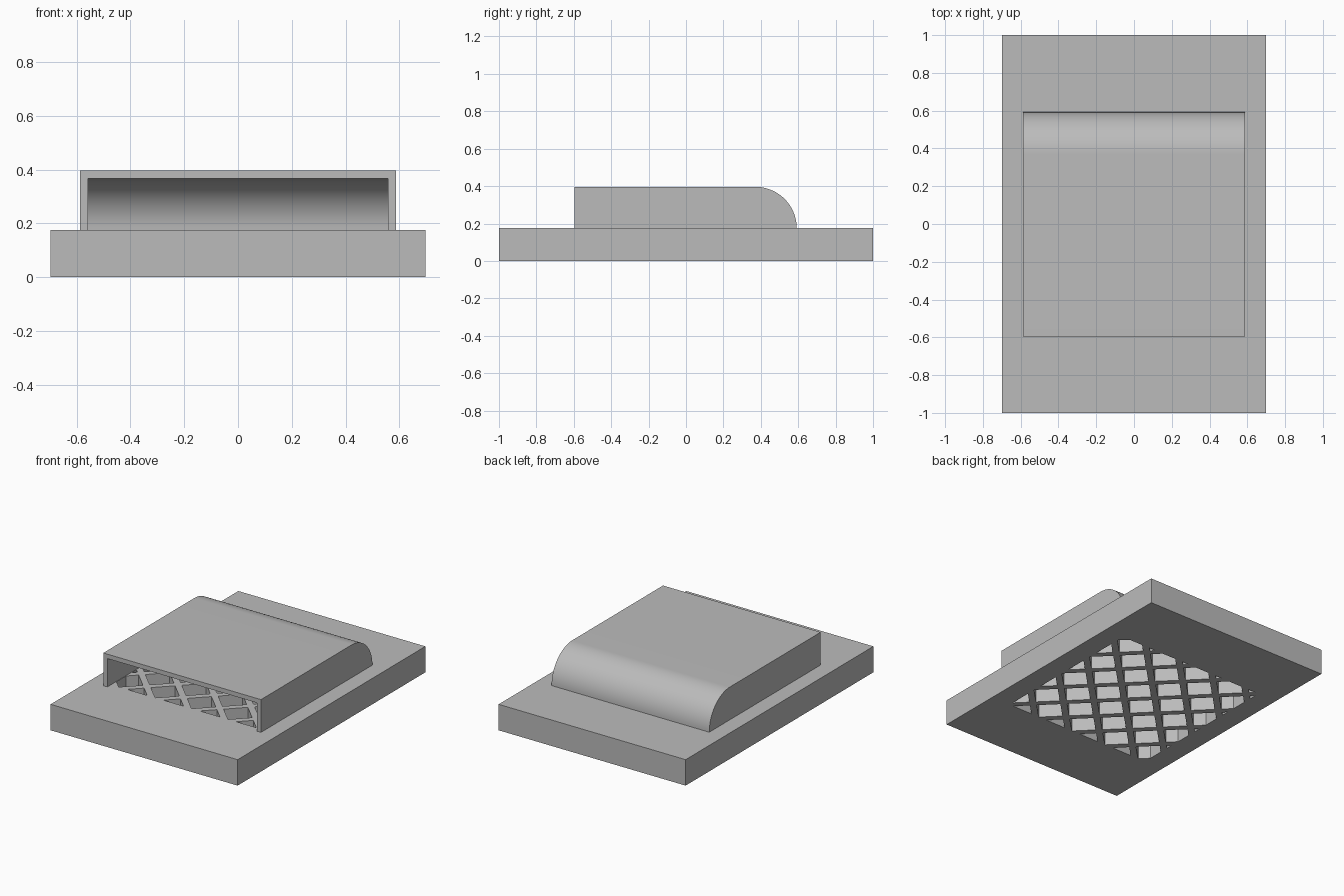
import bpy, bmesh, math
from mathutils import Matrix, Vector

cube = bpy.data.objects.get("Cube")
if cube:
    bpy.data.objects.remove(cube, do_unlink=True)

grey = bpy.data.materials.new("plain_grey")
grey.use_nodes = True
colour = (0.5, 0.5, 0.5, 1)
grey.diffuse_color = colour
grey.node_tree.nodes["Principled BSDF"].inputs["Base Color"].default_value = colour

BASE_TOP = 0.175
WALL = 0.03
HALF_X, FRONT, BACK, TOP = 0.588, -0.595, 0.592, 0.396
OPENING = 0.555
PITCH, BAR = 0.192, 0.042


def add_object(name, bm):
    bmesh.ops.recalc_face_normals(bm, faces=bm.faces)
    mesh = bpy.data.meshes.new(name)
    bm.to_mesh(mesh)
    bm.free()
    mesh.materials.append(grey)
    obj = bpy.data.objects.new(name, mesh)
    bpy.context.collection.objects.link(obj)
    return obj


def add_box(bm, size, centre, turn=0):
    matrix = (Matrix.Translation(centre) @ Matrix.Rotation(turn, 4, "Z")
              @ Matrix.Diagonal((*size, 1)))
    bmesh.ops.create_cube(bm, size=1, matrix=matrix)


def cut(target, cutter):
    """Subtract the cutter, keep the result and discard the cutter."""
    mod = target.modifiers.new("cut", "BOOLEAN")
    mod.operation, mod.solver, mod.object = "DIFFERENCE", "EXACT", cutter
    bpy.context.view_layer.update()
    graph = bpy.context.evaluated_depsgraph_get()
    result = bpy.data.meshes.new_from_object(target.evaluated_get(graph))
    target.modifiers.clear()
    target.data = result
    bpy.data.objects.remove(cutter, do_unlink=True)


def hood_solid(name, half_x, front, back, top, bottom):
    """Side profile with a quarter-round back, extruded across x."""
    radius = top - BASE_TOP
    profile = [(front, bottom), (front, top)]
    for i in range(25):
        a = math.pi / 2 * (1 - i / 24)
        profile.append((back - radius + radius * math.cos(a),
                        BASE_TOP + radius * math.sin(a)))
    if bottom < BASE_TOP:
        profile.append((back, bottom))
    bm = bmesh.new()
    face = bm.faces.new([bm.verts.new((-half_x, y, z)) for y, z in profile])
    side = bmesh.ops.extrude_face_region(bm, geom=[face])["geom"]
    verts = [v for v in side if isinstance(v, bmesh.types.BMVert)]
    bmesh.ops.translate(bm, verts=verts, vec=(2 * half_x, 0, 0))
    return add_object(name, bm)


def lattice_cell(u, v):
    """One diagonal hole, trimmed to the rectangular opening."""
    bm = bmesh.new()
    across, along = Vector((1, 1, 0)).normalized(), Vector((1, -1, 0)).normalized()
    hole = PITCH - BAR
    centre = across * u + along * v + Vector((0, 0, BASE_TOP / 2))
    add_box(bm, (hole, hole, 0.4), centre, math.pi / 4)
    for normal in (Vector((1, 0, 0)), Vector((-1, 0, 0)),
                   Vector((0, 1, 0)), Vector((0, -1, 0))):
        bmesh.ops.bisect_plane(bm, geom=bm.verts[:] + bm.edges[:] + bm.faces[:],
                               plane_co=normal * OPENING, plane_no=normal,
                               clear_outer=True)
        bmesh.ops.holes_fill(bm, edges=bm.edges[:], sides=0)
    return bm


# Base plate with a diagonal grille cut through it
bm = bmesh.new()
add_box(bm, (1.395, 2, BASE_TOP), (0, 0, BASE_TOP / 2))
base = add_object("base_plate", bm)

cells = bmesh.new()
for i in range(-6, 6):
    for j in range(-6, 6):
        cell = lattice_cell((i + 0.5) * PITCH, j * PITCH - 0.035)
        if cell.faces:
            piece = bpy.data.meshes.new("cell")
            cell.to_mesh(piece)
            cells.from_mesh(piece)
            bpy.data.meshes.remove(piece)
        cell.free()
cut(base, add_object("grille_cutter", cells))

# Hollow hood, open at the front and below
hood = hood_solid("hood", HALF_X, FRONT, BACK, TOP, BASE_TOP)
cut(hood, hood_solid("hood_cutter", HALF_X - WALL, FRONT - 0.1,
                     BACK - WALL, TOP - WALL, BASE_TOP - 0.1))
bpy.ops.object.select_all(action="DESELECT")
hood.select_set(True)
bpy.context.view_layer.objects.active = hood
bpy.ops.object.shade_smooth_by_angle(angle=math.radians(30))
